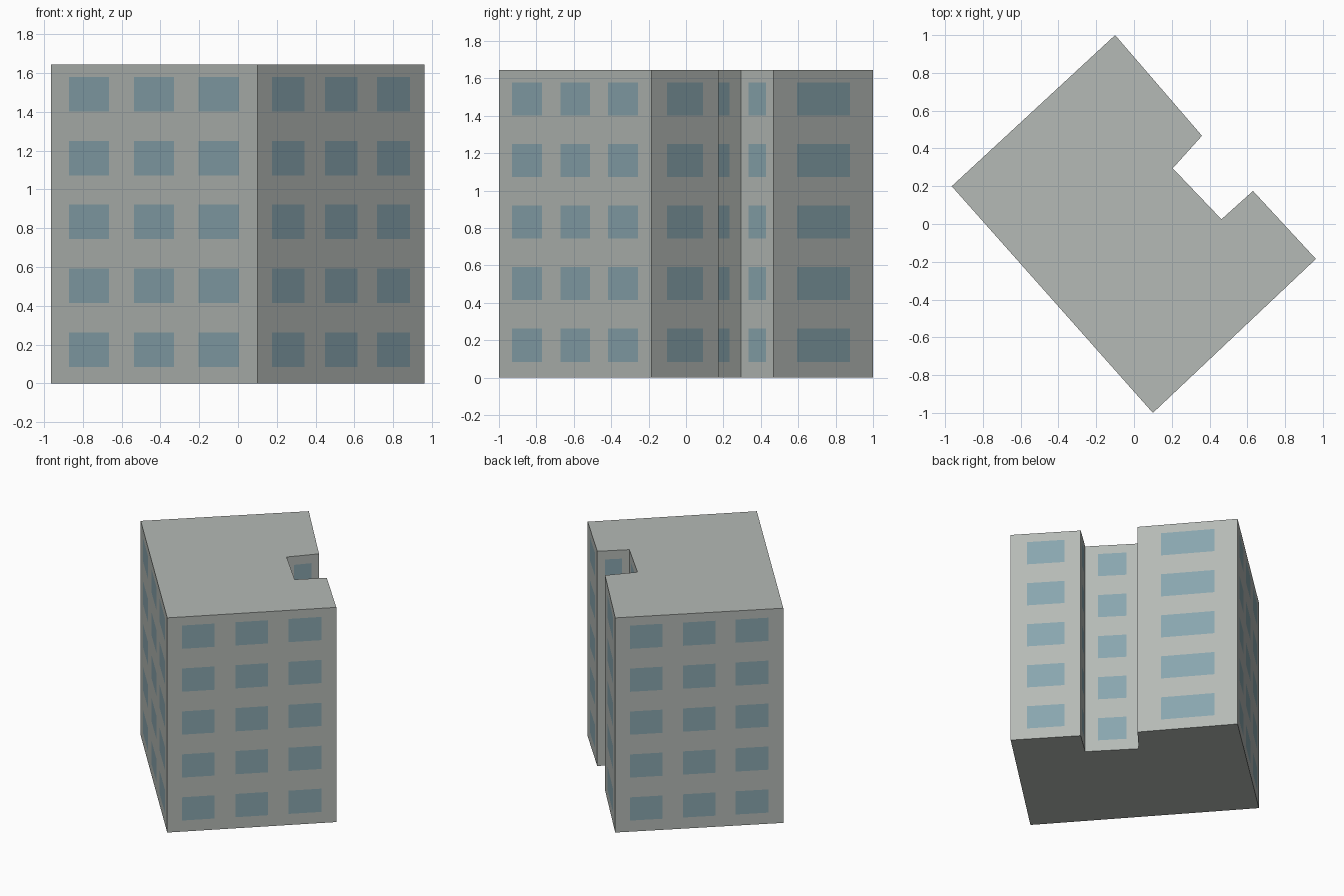
import bpy
import bmesh
from mathutils import Vector

cube = bpy.data.objects.get("Cube")
if cube:
    bpy.data.objects.remove(cube, do_unlink=True)


def make_material(name, color):
    mat = bpy.data.materials.new(name)
    mat.use_nodes = True
    mat.diffuse_color = (*color, 1)
    mat.node_tree.nodes["Principled BSDF"].inputs["Base Color"].default_value = (*color, 1)
    return mat


HEIGHT = 1.645
FLOORS = 5
STOREY = HEIGHT / FLOORS
SILL, HEAD = 0.085, 0.263      # window bottom and top within a storey

THREE = [(0.087, 0.281), (0.403, 0.597), (0.716, 0.911)]
ONE = [(0.235, 0.77)]

# Footprint corners, counter-clockwise, each with the windows of the wall that follows
WALLS = [
    ((-0.965, 0.20), THREE),   # long front wall
    ((0.10, -1.0), THREE),     # right end wall
    ((0.963, -0.185), ONE),    # rear wing wall
    ((0.63, 0.175), ONE),      # recess side
    ((0.463, 0.025), ONE),     # recess back
    ((0.205, 0.295), ONE),     # recess other side
    ((0.36, 0.467), ONE),      # wide rear wall
    ((-0.10, 1.0), THREE),     # left end wall
]

# Storey lines: odd-numbered bands hold the windows
rows = [0.0]
for f in range(FLOORS):
    rows += [f * STOREY + SILL, f * STOREY + HEAD]
rows.append(HEIGHT)

bm = bmesh.new()

# Walls divided into a grid, with the window cells in glass
for i, (start, windows) in enumerate(WALLS):
    a = Vector((*start, 0))
    b = Vector((*WALLS[(i + 1) % len(WALLS)][0], 0))
    cols = [0.0] + [u for w in windows for u in w] + [1.0]
    grid = [[bm.verts.new(a.lerp(b, u) + Vector((0, 0, z))) for u in cols] for z in rows]
    for r in range(len(rows) - 1):
        for c in range(len(cols) - 1):
            face = bm.faces.new((grid[r][c], grid[r][c + 1],
                                 grid[r + 1][c + 1], grid[r + 1][c]))
            face.material_index = 1 if r % 2 and c % 2 else 0

# Weld the corners, then close the roof and the underside
bmesh.ops.remove_doubles(bm, verts=bm.verts, dist=0.0005)
bmesh.ops.holes_fill(bm, edges=[e for e in bm.edges if e.is_boundary], sides=0)
for face in bm.faces:
    if abs(face.normal.z) > 0.9:
        face.material_index = 0
bmesh.ops.recalc_face_normals(bm, faces=bm.faces)

mesh = bpy.data.meshes.new("apartment_block")
bm.to_mesh(mesh)
bm.free()
mesh.materials.append(make_material("pale grey concrete", (0.46, 0.49, 0.465)))
mesh.materials.append(make_material("blue grey glass", (0.25, 0.38, 0.425)))
block = bpy.data.objects.new("apartment_block", mesh)
bpy.context.scene.collection.objects.link(block)
